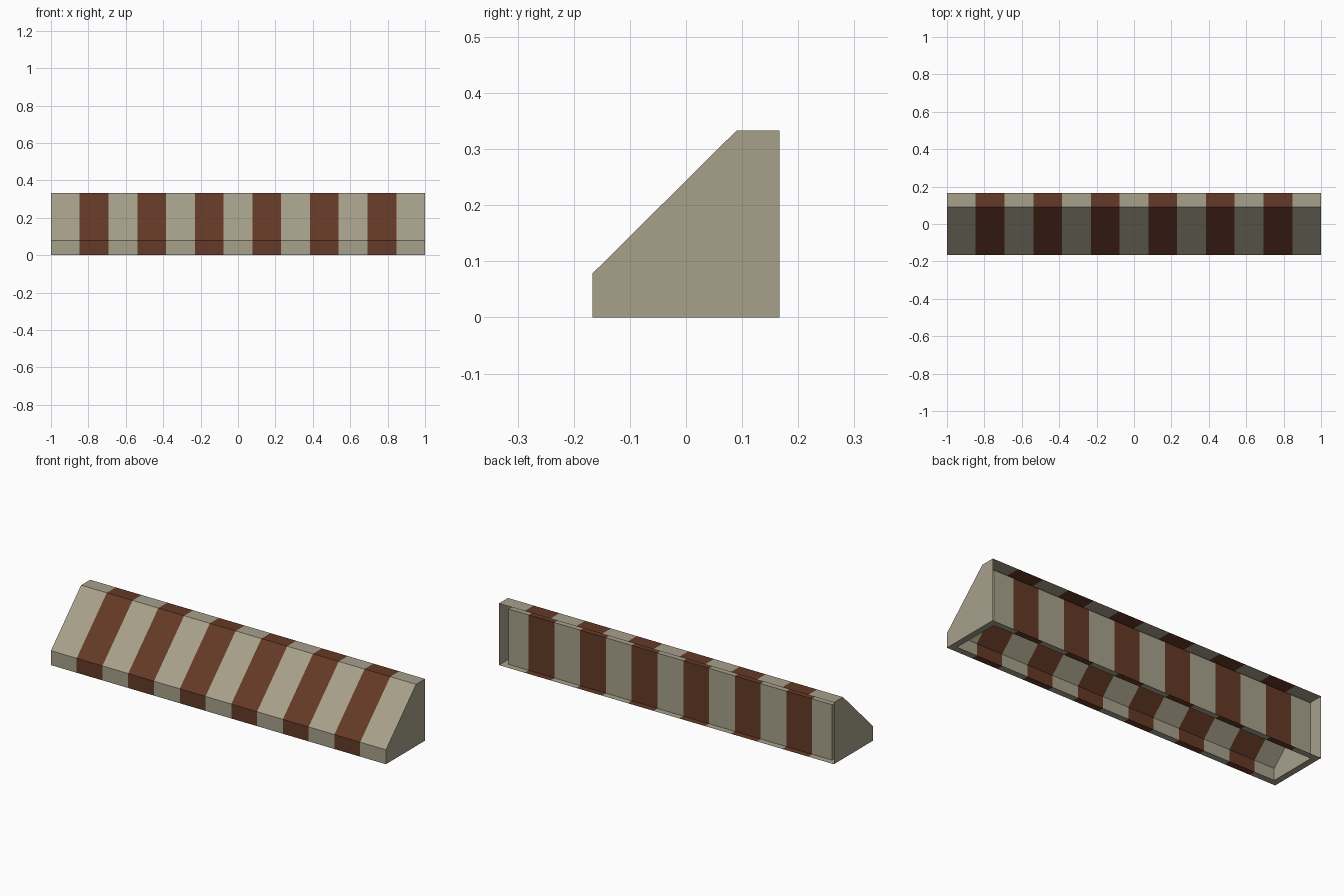
import bpy, bmesh

if "Cube" in bpy.data.objects:
    bpy.data.objects.remove(bpy.data.objects["Cube"])

N = 13                                   # alternating stripes
T = .034                                 # gap between outer and inner shell
OUT = [(-.167, 0), (-.167, .078), (.09, .333), (.167, .333), (.167, 0)]
INN = [(-.167 + T, 0), (-.167 + T, .064), (.104, .333 - T), (.167 - T, .333 - T), (.167 - T, 0)]


def material(name, rgb):
    m = bpy.data.materials.new(name)
    m.diffuse_color = (*rgb, 1)
    m.use_nodes = True
    m.node_tree.nodes["Principled BSDF"].inputs["Base Color"].default_value = m.diffuse_color
    return m


cream = material("cream_cloth", (.385, .353, .258))
red = material("red_cloth", (.13, .042, .02))


def finish(bm, name):
    me = bpy.data.meshes.new(name)
    bm.to_mesh(me)
    bm.free()
    me.materials.append(cream)
    me.materials.append(red)
    ob = bpy.data.objects.new(name, me)
    bpy.context.collection.objects.link(ob)
    return ob


def strips(name, profile, half=1.0, flip=False):
    """Sweep an open y-z profile along x, colouring each stripe."""
    cuts = [-half] + [-1 + 2 * i / N for i in range(1, N)] + [half]
    bm = bmesh.new()
    rows = [[bm.verts.new((x, y, z)) for y, z in profile] for x in cuts]
    for i in range(N):
        for a, b, c, d in zip(rows[i], rows[i][1:], rows[i + 1][1:], rows[i + 1]):
            f = bm.faces.new((d, c, b, a))
            f.material_index = i % 2
            if flip:
                f.normal_flip()
    finish(bm, name)


def sheet(name, points, direction):
    """One flat cream polygon whose normal follows direction."""
    bm = bmesh.new()
    f = bm.faces.new([bm.verts.new(p) for p in points])
    f.normal_update()
    if f.normal.dot(direction) < 0:
        f.normal_flip()
    finish(bm, name)


# Outer cloth: front valance, slope and top, open at the back
strips("awning_cloth", OUT[:4])
# Inner lining, including the recessed back panel
strips("inner_lining", INN, 1 - T, True)
# Bottom rims joining the two shells
strips("front_bottom_rim", [INN[0], OUT[0]])
strips("back_bottom_rim", [OUT[4], INN[4]])

# End walls, inner and outer, with their bottom rims
for side, s in (("left", -1), ("right", 1)):
    sheet(side + "_end", [(s, y, z) for y, z in OUT], (s, 0, 0))
    sheet(side + "_inner_end", [(s * (1 - T), y, z) for y, z in INN], (-s, 0, 0))
    sheet(side + "_bottom_rim", [(s, INN[0][0], 0), (s, INN[4][0], 0),
          (s * (1 - T), INN[4][0], 0), (s * (1 - T), INN[0][0], 0)], (0, 0, -1))
